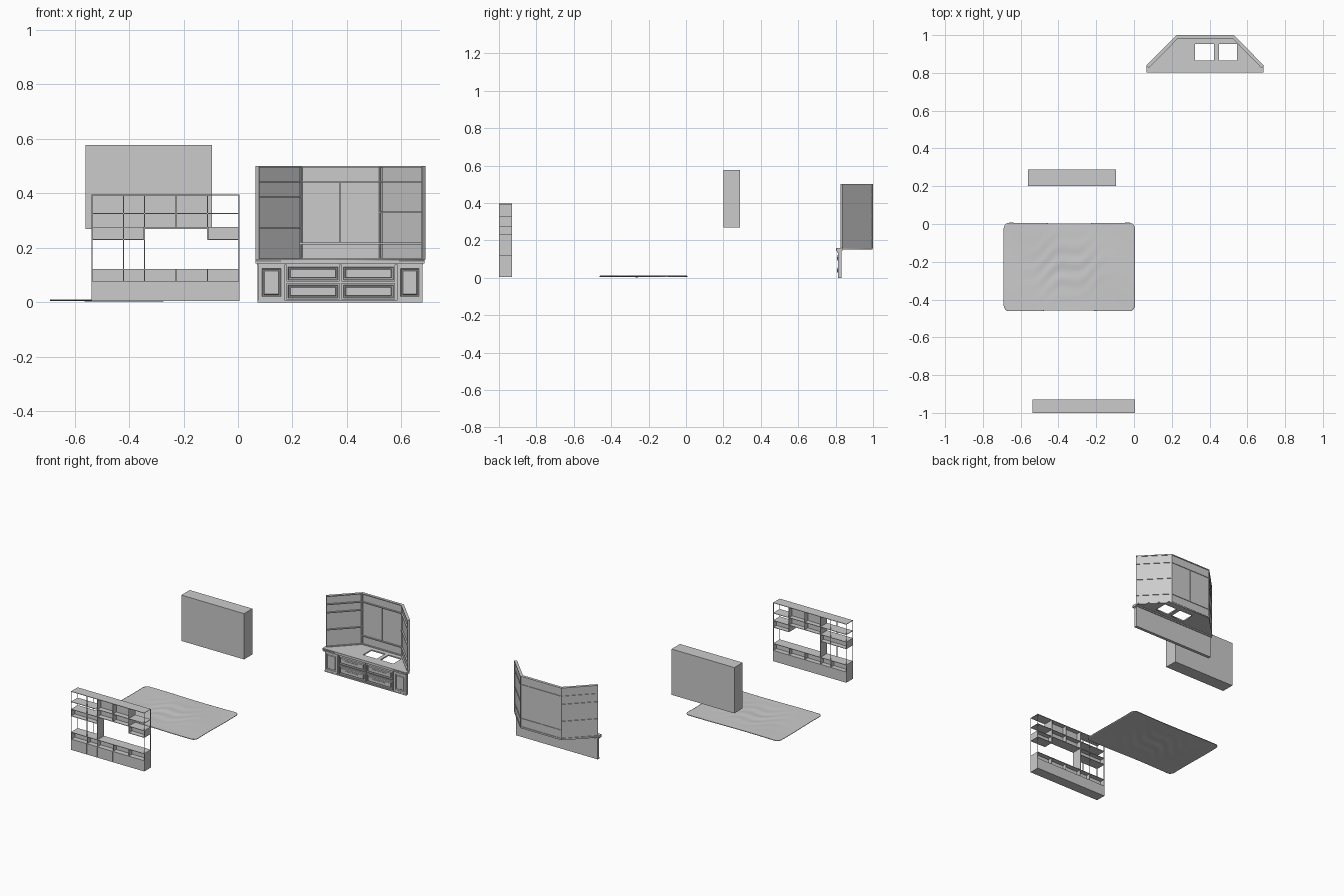
import bpy, bmesh, math
from mathutils import Matrix, Vector

if "Cube" in bpy.data.objects:
    bpy.data.objects.remove(bpy.data.objects["Cube"])


def finish(bm, name, matrix=None):
    bmesh.ops.recalc_face_normals(bm, faces=bm.faces[:])
    me = bpy.data.meshes.new(name)
    bm.to_mesh(me)
    bm.free()
    ob = bpy.data.objects.new(name, me)
    if matrix:
        ob.matrix_world = matrix
    bpy.context.collection.objects.link(ob)
    return ob


def add_box(bm, x0, x1, y0, y1, z0, z1):
    m = Matrix.Translation(((x0 + x1) / 2, (y0 + y1) / 2, (z0 + z1) / 2)) @ \
        Matrix.Diagonal((x1 - x0, y1 - y0, z1 - z0, 1))
    return bmesh.ops.create_cube(bm, size=1, matrix=m)["verts"]


def boxes(name, items, matrix=None):
    bm = bmesh.new()
    for b in items:
        add_box(bm, *b)
    return finish(bm, name, matrix)


def framed_front(name, x0, x1, z0, z1, steps):
    """Box whose front face is stepped in and out by (inset, depth) pairs."""
    bm = bmesh.new()
    add_box(bm, x0, x1, 0.813, 0.828, z0, z1)
    bm.normal_update()
    face = min(bm.faces, key=lambda f: f.normal.y)
    for inset, depth in steps:
        bmesh.ops.inset_region(bm, faces=[face], thickness=inset, depth=depth)
    return finish(bm, name)


# ---- shelving unit at the front ----
Y0, Y1, YM, T = -1.0, -0.93, -0.965, 0.003
X = [-0.538, -0.421, -0.344, -0.228, -0.112, 0.005]
XL, XR = X[0], X[-1]

# low cabinet: closed lower row, open upper row with dividers
boxes("low_cabinet", [(XL, XR, Y0, Y1, 0.004, 0.008)])
for i, (a, b) in enumerate(zip(X, X[1:])):
    boxes(f"low_cabinet_door_{i}", [(a + 0.001, b - 0.001, Y0, Y0 + T, 0.008, 0.073)])
boxes("low_cabinet_shelves", [(XL, XR, Y0, Y1, z - T, z) for z in (0.076, 0.123)])
boxes("low_cabinet_back", [(XL, XR, YM, YM + T, 0.076, 0.12),
                           (XL, XR, Y1 - T, Y1, 0.008, 0.073)])
boxes("low_cabinet_dividers",
      [(x - 0.0015, x + 0.0015, Y0 + T, Y1 - T, 0.006, 0.121) for x in X[1:-1]]
      + [(XL, XL + T, Y0, Y1, 0.006, 0.121), (XR - T, XR, Y0, Y1, 0.006, 0.121)])

# upright panel beside the wide opening, and thin rods elsewhere
boxes("upright_panel", [(X[2] - 0.002, X[2] + 0.002, Y0, Y1, 0.12, 0.395)])
rods = []
for x, z0 in ((XL + 0.0015, 0.12), (X[1], 0.12), (X[4], 0.23), (XR - 0.0015, 0.12)):
    for y in (Y0 + 0.0015, Y1 - 0.0015):
        rods.append((x - 0.0015, x + 0.0015, y - 0.0015, y + 0.0015, z0, 0.395))
boxes("upright_rods", rods)

# long upper shelves
boxes("upper_shelves", [(XL, XR, Y0, Y1, z - T, z) for z in (0.277, 0.327, 0.396)])

# side cupboards hung under the lowest shelf
for name, a, b in (("left", XL, X[2]), ("right", X[4], XR)):
    boxes(f"{name}_hanging_box", [
        (a, b, Y0, Y1, 0.229, 0.232), (a, b, YM, YM + T, 0.232, 0.274),
        (a, a + T, Y0, Y1, 0.232, 0.274), (b - T, b, Y0, Y1, 0.232, 0.274)])

# central wall cupboards
boxes("centre_cupboard", [(X[2], X[4], YM, YM + T, 0.277, 0.393)]
      + [(x - 0.0015, x + 0.0015, Y0, Y1, 0.277, 0.393) for x in X[2:5]])

# ---- plain wall box ----
boxes("wall_box", [(-0.56, -0.095, 0.2, 0.288, 0.27, 0.577)])

# ---- wrinkled rug with rounded corners ----
W, H, R = 0.3475, 0.2325, 0.03
CX, CY = -0.3425, -0.2275
bm = bmesh.new()
bmesh.ops.create_grid(bm, x_segments=70, y_segments=60, size=1)
for v in bm.verts:
    u, w = v.co.x, v.co.y
    # pack rows closer together near the rounded ends
    y = H * math.sin(w * math.pi / 2)
    d = max(0.0, abs(y) - (H - R))
    half = W - R + math.sqrt(max(0.0, R * R - d * d))
    x = u * half
    fold = math.exp(-((x + 0.02) / 0.16) ** 2 - (y / 0.13) ** 2)
    z = 0.0095 + 0.0014 * math.sin(9 * x + 14 * y)
    z += 0.0018 * fold * math.sin(70 * y - 35 * x + 2 * math.sin(25 * x))
    y *= 1 - 0.008 * math.cos(x / W * 3) * (abs(w) > 0.8)
    v.co = (CX + x, CY + y, z)
rug = finish(bm, "rug")
mod = rug.modifiers.new("thickness", "SOLIDIFY")
mod.thickness = 0.004
bpy.context.view_layer.objects.active = rug
rug.select_set(True)
bpy.ops.object.shade_smooth_by_angle()

# ---- bay cabinet: worktop with two sink openings ----
cu = bpy.data.curves.new("worktop", "CURVE")
cu.dimensions, cu.fill_mode, cu.extrude = "2D", "BOTH", 0.004
outline = [(0.065, 0.801), (0.685, 0.801), (0.685, 0.84), (0.53, 0.998),
           (0.225, 0.998), (0.065, 0.84)]
holes = [[(a, 0.865), (b, 0.865), (b, 0.953), (a, 0.953)]
         for a, b in ((0.322, 0.424), (0.449, 0.546))]
for pts in [outline] + holes:
    sp = cu.splines.new("POLY")
    sp.points.add(len(pts) - 1)
    for p, c in zip(sp.points, pts):
        p.co = (*c, 0, 1)
    sp.use_cyclic_u = True
top = bpy.data.objects.new("worktop", cu)
top.location.z = 0.155
bpy.context.collection.objects.link(top)
bpy.ops.object.select_all(action="DESELECT")
bpy.context.view_layer.objects.active = top
top.select_set(True)
bpy.ops.object.convert(target="MESH")
boxes("worktop_front_edge", [(0.065, 0.685, 0.801, 0.838, 0.143, 0.159),
                             (0.07, 0.68, 0.808, 0.832, 0.136, 0.143)])

# base front: backing board, plinth, doors and drawers
boxes("base_board", [(0.072, 0.678, 0.82, 0.832, 0.0, 0.14)])
boxes("base_plinth", [(0.072, 0.678, 0.812, 0.822, 0.0, 0.008)])
door_steps = [(0.018, 0), (0.004, -0.006), (0.005, 0), (0.004, 0.004)]
for name, a, b in (("left", 0.075, 0.17), ("right", 0.585, 0.678)):
    framed_front(f"{name}_door", a, b, 0.008, 0.136, door_steps)
drawer_steps = [(0.009, 0), (0.003, -0.006), (0.006, 0), (0.003, 0.009)]
for c, (a, b) in enumerate(((0.178, 0.373), (0.381, 0.577))):
    for r, (z0, z1) in enumerate(((0.01, 0.07), (0.076, 0.136))):
        framed_front(f"drawer_{c}_{r}", a, b, z0, z1, drawer_steps)
        m = (a + b) / 2
        boxes(f"drawer_pull_{c}_{r}", [(m - 0.052, m + 0.052, 0.807, 0.816,
                                        z0 + 0.022, z1 - 0.024)])


# three wall sections: panel, end stiles and ledges
def wall(name, start, end, ledges, stiles=()):
    a, b = Vector(start), Vector(end)
    length, d = (b - a).length, b - a
    mat = Matrix.Translation((a.x, a.y, 0)) @ Matrix.Rotation(math.atan2(d.y, d.x), 4, "Z")
    boxes(name + "_panel", [(0, length, -0.009, -0.004, 0.157, 0.5)], mat)
    boxes(name + "_ledges", [(0, length, -0.018, 0, z - 0.003, z + 0.003)
                             for z in (0.16, *ledges, 0.498)], mat)
    boxes(name + "_stiles", [(s - 0.002, s + 0.002, -0.016, 0, 0.157, 0.498)
                             for s in (0.002, length - 0.002)], mat)
    if stiles:
        boxes(name + "_mullion", [(s - 0.002, s + 0.002, -0.015, 0, 0.216, 0.443)
                                  for s in stiles], mat)


wall("left_wing", (0.065, 0.838), (0.225, 1.0), (0.443, 0.388, 0.274))
wall("back_wall", (0.225, 1.0), (0.53, 1.0), (0.443, 0.216), (0.15,))
wall("right_wing", (0.53, 1.0), (0.688, 0.838), (0.443, 0.33, 0.216))
